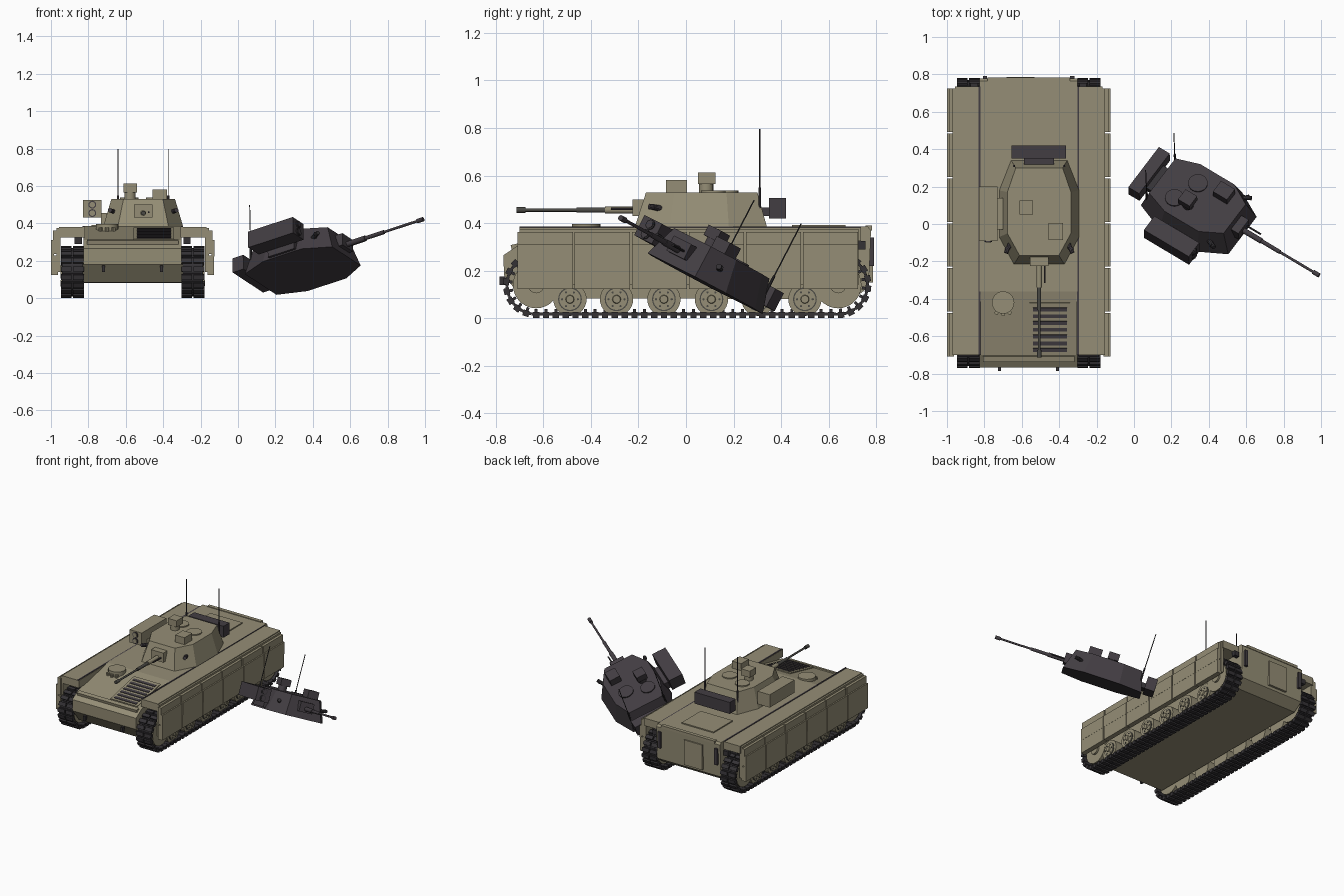
import bpy, bmesh, math
from mathutils import Matrix, Vector

if "Cube" in bpy.data.objects:
    bpy.data.objects.remove(bpy.data.objects["Cube"])

I = Matrix.Identity(4)


def material(name, col):
    m = bpy.data.materials.new(name)
    m.diffuse_color = (*col, 1)
    m.use_nodes = True
    m.node_tree.nodes["Principled BSDF"].inputs["Base Color"].default_value = m.diffuse_color
    return m


OLIVE = material("olive_paint", (0.30, 0.27, 0.18))
CHAR = material("charred_grey", (0.055, 0.047, 0.055))
RUBBER = material("track_black", (0.035, 0.032, 0.036))
GUN = material("gunmetal", (0.07, 0.068, 0.06))


def finish(name, bm, mat, M=I, smooth=False):
    bmesh.ops.recalc_face_normals(bm, faces=bm.faces)
    me = bpy.data.meshes.new(name)
    bm.to_mesh(me)
    bm.free()
    me.materials.append(mat)
    ob = bpy.data.objects.new(name, me)
    bpy.context.collection.objects.link(ob)
    ob.matrix_world = M
    if smooth:
        bpy.ops.object.select_all(action='DESELECT')
        ob.select_set(True)
        bpy.context.view_layer.objects.active = ob
        bpy.ops.object.shade_smooth_by_angle(angle=math.radians(35))
    return ob


def add_box(bm, lo, hi, M=I):
    lo, hi = Vector(lo), Vector(hi)
    T = Matrix.Translation((lo + hi) / 2) @ Matrix.Diagonal((*(hi - lo), 1))
    bmesh.ops.create_cube(bm, size=1, matrix=M @ T)


def box(name, lo, hi, mat, M=I):
    bm = bmesh.new()
    add_box(bm, lo, hi)
    return finish(name, bm, mat, M)


def rod(name, p0, p1, r, mat, M=I, n=16, r2=None):
    p0, p1 = Vector(p0), Vector(p1)
    d = p1 - p0
    bm = bmesh.new()
    T = Matrix.Translation((p0 + p1) / 2) @ d.to_track_quat('Z', 'Y').to_matrix().to_4x4()
    bmesh.ops.create_cone(bm, cap_ends=True, segments=n, radius1=r,
                          radius2=r if r2 is None else r2, depth=d.length, matrix=T)
    return finish(name, bm, mat, M, True)


def loft(name, a, b, mat, M=I):
    """Solid between two outlines with the same number of points."""
    bm = bmesh.new()
    va, vb = [bm.verts.new(p) for p in a], [bm.verts.new(p) for p in b]
    bm.faces.new(va)
    bm.faces.new(vb)
    for i in range(len(a)):
        j = (i + 1) % len(a)
        bm.faces.new((va[i], va[j], vb[j], vb[i]))
    return finish(name, bm, mat, M)


def turret(pre, M, body, dark, gun):
    # Faceted turret shell
    def ring(half, z):
        return [(x, y, z) for x, y in half] + [(-x, y, z) for x, y in reversed(half)]
    loft(pre + "turret_shell",
         ring([(.135, -.215), (.213, -.07), (.213, .18), (.15, .34)], 0),
         ring([(.105, -.168), (.17, -.05), (.17, .17), (.125, .30)], .145), body, M)
    # Mantlet and stepped gun barrel
    box(pre + "mantlet", (-.05, -.225, .045), (.05, -.15, .115), body, M)
    rod(pre + "gun_sleeve", (0, -.34, .07), (0, -.2, .07), .015, body, M)
    rod(pre + "barrel_root", (0, -.46, .07), (0, -.33, .07), .011, gun, M)
    rod(pre + "barrel", (0, -.7, .07), (0, -.45, .07), .007, gun, M)
    rod(pre + "muzzle", (0, -.713, .07), (0, -.675, .07), .012, gun, M)
    rod(pre + "coaxial_gun", (.03, -.315, .075), (.03, -.2, .075), .005, dark, M, 10)
    # Roof hatches and sights
    rod(pre + "commander_hatch", (-.075, .17, .14), (-.075, .17, .153), .05, body, M, 24)
    rod(pre + "gunner_hatch", (.067, .115, .14), (.067, .115, .153), .052, body, M, 24)
    rod(pre + "sight_pedestal", (-.07, .085, .14), (-.07, .085, .19), .03, body, M)
    box(pre + "panoramic_sight", (-.105, .05, .18), (-.033, .125, .228), body, M)
    box(pre + "gunner_sight", (.05, -.085, .14), (.127, .005, .197), body, M)
    # Missile launcher with two tubes
    box(pre + "missile_box", (-.322, -.09, .045), (-.222, .2, .14), body, M)
    box(pre + "missile_bracket", (-.225, -.03, .01), (-.16, .14, .07), body, M)
    for z in (.07, .115):
        rod(pre + "missile_tube", (-.272, -.096, z), (-.272, -.085, z), .021, dark, M)
        rod(pre + "missile_cap", (-.272, -.099, z), (-.272, -.09, z), .015, body, M)
    # Rear stowage bin
    box(pre + "stowage_bin", (-.147, .35, .035), (.143, .42, .12), CHAR, M)
    box(pre + "bin_mount", (-.08, .31, .045), (.08, .36, .08), dark, M)
    # Antennas and smoke launchers, both sides
    for s in (-1, 1):
        rod(pre + "antenna_base", (s * .134, .31, .06), (s * .134, .31, .165), .006, dark, M, 8)
        rod(pre + "antenna", (s * .134, .31, .15), (s * .134, .31, .412), .0028, RUBBER, M, 6)
        for k in (0, 1):
            rod(pre + "smoke_launcher", (s * .15, -.09 - .02 * k, .075),
                (s * .178, -.155 + .015 * k, .085), .012, dark, M, 10)


# ---- Hull (built around its own centre line) ----
H = Matrix.Translation((-.563, 0, 0))
prof = [(-.36, .385), (-.70, .31), (-.768, .265), (-.765, .18), (-.69, .085),
        (.70, .08), (.768, .13), (.778, .37), (.765, .385)]
loft("hull", [(-.262, y, z) for y, z in prof], [(.262, y, z) for y, z in prof], OLIVE, H)
G = H @ Matrix.Translation((0, -.36, .385)) @ Matrix.Rotation(math.atan(.2206), 4, 'X')
box("trim_vane", (-.245, -.385, -.02), (.245, -.355, .006), OLIVE, G)
# Engine grille with dark slats
box("grille_frame", (.003, -.345, -.01), (.222, -.062, .006), OLIVE, G)
for i in range(7):
    y = -.32 + i * .037
    box("grille_slat", (.022, y - .01, 0), (.205, y + .01, .01), CHAR, G)
# Driver hatch and periscopes
rod("driver_hatch", (-.137, -.42, .36), (-.137, -.42, .397), .06, OLIVE, H, 24)
for k in (-1, 0, 1):
    rod("periscope", (-.137 + .035 * k, -.482 + abs(k) * .008, .35),
        (-.137 + .035 * k, -.482 + abs(k) * .008, .378), .011, OLIVE, H, 10)
# Roof hatch, rear door and rear frame
box("roof_hatch", (-.133, .445, .38), (.13, .67, .393), OLIVE, H)
box("rear_door", (-.12, .77, .15), (.03, .786, .335), OLIVE, H)
box("rear_lip", (-.22, .755, .37), (.22, .782, .39), OLIVE, H)

for s in (-1, 1):
    S = H @ Matrix.Diagonal((s, 1, 1, 1))
    # Sponson over the track
    box("sponson", (.255, -.70, .325), (.395, .735, .381), OLIVE, S)
    box("sponson_seam", (.258, -.70, .376), (.268, .735, .385), CHAR, S)
    # Skirt backing and two rows of armour panels
    box("skirt_backing", (.386, -.70, .14), (.408, .725, .375), OLIVE, S)
    for i in range(6):
        y0 = -.712 + i * .24
        box("upper_skirt_panel", (.40, y0 + .004, .236), (.427, y0 + .236, .362), OLIVE, S)
        box("lower_skirt_panel", (.40, y0 + .004, .124), (.436, y0 + .236, .229), OLIVE, S)
        box("panel_rib", (.42, y0 + .004, .222), (.437, y0 + .236, .31), OLIVE, S)
    # Tow hooks, tail lamps and rear flaps
    box("tow_hook", (.147, -.785, .14), (.163, -.76, .175), RUBBER, S)
    box("tail_lamp", (.272, .725, .29), (.31, .755, .325), RUBBER, S)
    box("rear_flap", (.222, .77, .22), (.245, .79, .34), CHAR, S)
    # Road wheels with hub rings
    for y in (-.488, -.292, -.093, .107, .303, .50):
        rod("road_wheel", (.275, y, .08), (.37, y, .08), .07, OLIVE, S, 28)
        rod("wheel_recess", (.365, y, .08), (.373, y, .08), .05, GUN, S, 24)
        rod("wheel_disc", (.365, y, .08), (.377, y, .08), .045, OLIVE, S, 24)
        rod("wheel_hub", (.37, y, .08), (.386, y, .08), .02, OLIVE, S, 12, .016)
        for k in range(6):
            a = k * math.pi / 3
            p = (y + .033 * math.cos(a), .08 + .033 * math.sin(a))
            rod("wheel_bolt", (.37, *p), (.381, *p), .005, GUN, S, 6)
    # Drive sprocket and idler
    for y in (-.63, .64):
        rod("end_wheel", (.275, y, .14), (.372, y, .14), .098, OLIVE, S, 28)
        rod("end_wheel_hub", (.37, y, .14), (.385, y, .14), .035, OLIVE, S, 16)
        rod("axle", (.22, y, .14), (.29, y, .14), .04, OLIVE, S, 16)

    # Track links laid along a rounded loop
    ya, yb, zc, r, n = -.63, .64, .14, .122, 80
    run, arc = yb - ya, math.pi * r
    pitch = 2 * (run + arc) / n
    bm = bmesh.new()
    for i in range(n):
        d = i * pitch
        if d < run:
            p, a = (ya + d, zc - r), 0
        elif d < run + arc:
            a = (d - run) / r
            p = (yb + r * math.sin(a), zc - r * math.cos(a))
        elif d < 2 * run + arc:
            p, a = (yb - (d - run - arc), zc + r), math.pi
        else:
            a = math.pi + (d - 2 * run - arc) / r
            p = (ya + r * math.sin(a), zc - r * math.cos(a))
        L = Matrix.Translation((.322, *p)) @ Matrix.Rotation(a, 4, 'X')
        h = pitch / 2
        add_box(bm, (-.055, -h, -.006), (.055, h, .006), L)
        for x in (-.061, .004):
            add_box(bm, (x, -h * .65, -.017), (x + .057, h * .65, .008), L)
        add_box(bm, (-.008, -h * .3, 0), (.008, h * .3, .022), L)
    finish("track", bm, RUBBER, S)

# ---- Turret on the hull ----
turret("", Matrix.Translation((-.507, 0, .385)), OLIVE, CHAR, GUN)

# ---- Burnt turret lying tilted beside the hull ----
Y = Vector((-.826, .492, -.272)).normalized()
X = Vector((.497, .776, -.39))
X = (X - Y * X.dot(Y)).normalized()
Z = X.cross(Y)
R = Matrix((X, Y, Z)).transposed().to_4x4()
turret("burnt_", Matrix.Translation((.402, .044, .166)) @ R, CHAR, RUBBER, CHAR)
